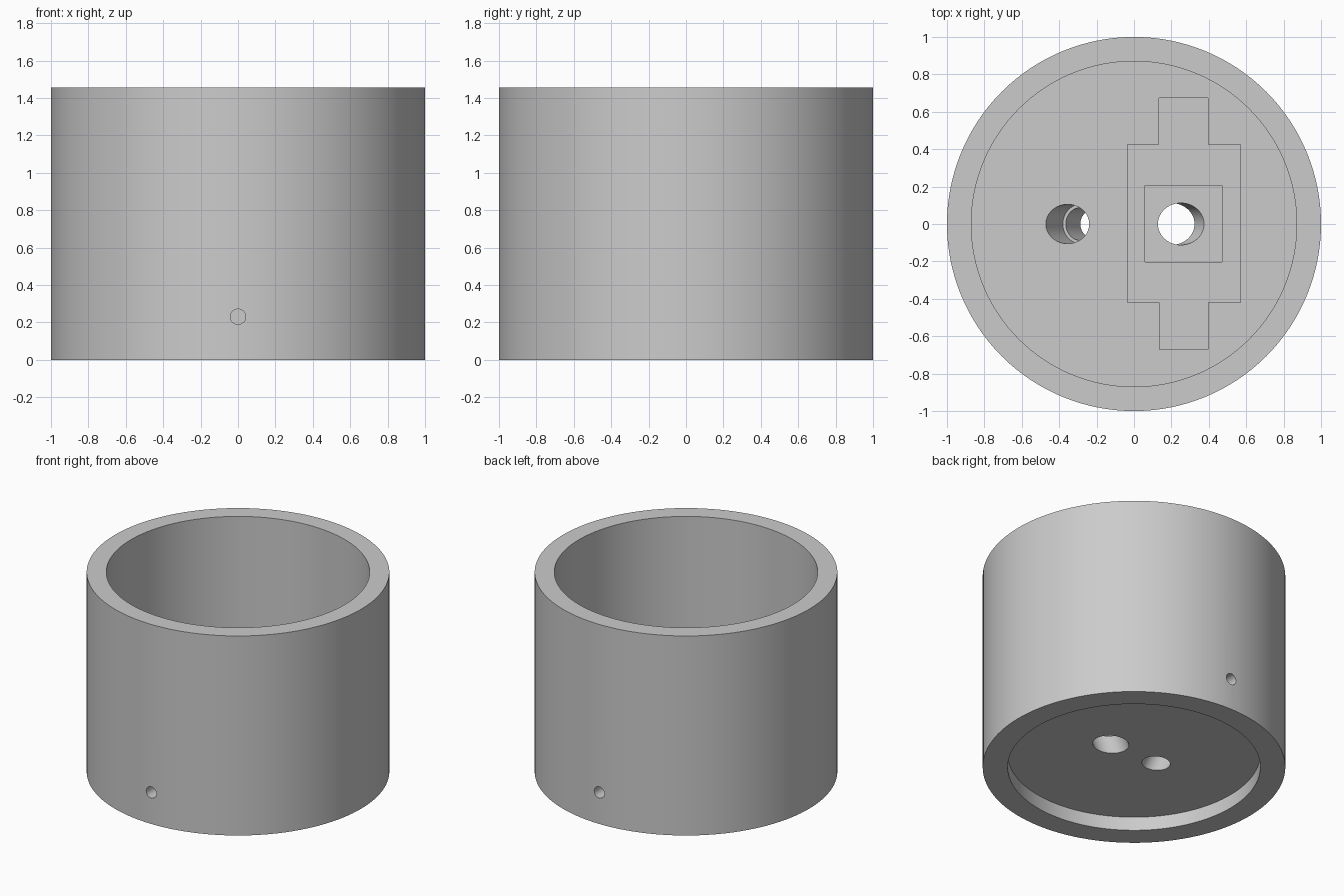
import bpy
from math import radians, sin, cos
from mathutils import Vector

cube = bpy.data.objects.get("Cube")
if cube:
    bpy.data.objects.remove(cube, do_unlink=True)

HEIGHT, FLOOR, RECESS = 1.455, 0.455, 0.10
TILT = radians(25)

gray = bpy.data.materials.new("plain gray")
gray.use_nodes = True
colour = (0.6, 0.6, 0.6, 1)
gray.diffuse_color = colour
gray.node_tree.nodes["Principled BSDF"].inputs["Base Color"].default_value = colour


def rod(name, start, end, radius, sides=64):
    """Cylinder running between two points."""
    a, b = Vector(start), Vector(end)
    bpy.ops.mesh.primitive_cylinder_add(
        vertices=sides, radius=radius, depth=(b - a).length, location=(a + b) / 2,
        rotation=(b - a).to_track_quat('Z', 'Y').to_euler())
    ob = bpy.context.object
    ob.name = name
    return ob


def box(name, x, y, z):
    """Box from its ranges along each axis."""
    ranges = (x, y, z)
    bpy.ops.mesh.primitive_cube_add(size=1, location=[(a + b) / 2 for a, b in ranges])
    ob = bpy.context.object
    ob.name = name
    ob.scale = [b - a for a, b in ranges]
    return ob


def cut(target, cutter):
    """Subtract the cutter from the target and discard it."""
    cutter.hide_render = True
    mod = target.modifiers.new("cut", 'BOOLEAN')
    mod.operation = 'DIFFERENCE'
    mod.solver = 'EXACT'
    mod.object = cutter
    bpy.context.view_layer.update()
    bpy.context.view_layer.objects.active = target
    bpy.ops.object.modifier_apply(modifier=mod.name)
    bpy.data.objects.remove(cutter, do_unlink=True)


def tilted(name, x, side, t0, t1, radius):
    """Rod leaning outward, crossing the recess ceiling at x."""
    base = Vector((x, 0, RECESS))
    lean = Vector((side * sin(TILT), 0, cos(TILT)))
    return rod(name, base + lean * t0, base + lean * t1, radius)


# Round housing with an open top and a shallow recess underneath
housing = rod("housing", (0, 0, 0), (0, 0, HEIGHT), 1, 128)
housing.data.materials.append(gray)
cut(housing, rod("chamber", (0, 0, FLOOR), (0, 0, HEIGHT + 0.2), 0.87, 128))
cut(housing, rod("bottom_recess", (0, 0, -0.2), (0, 0, RECESS), 0.835, 128))

# Stepped pocket in the floor: wide body, narrow stem, deeper square
cut(housing, box("pocket_body", (-0.035, 0.57), (-0.42, 0.425), (0.33, 0.7)))
cut(housing, box("pocket_stem", (0.135, 0.395), (-0.67, 0.675), (0.33, 0.7)))
cut(housing, box("pocket_square", (0.06, 0.47), (-0.203, 0.207), (0.21, 0.7)))

# Leaning openings through the floor, one of them counterbored
cut(housing, tilted("wide_opening", 0.20, 1, -0.1, 0.3, 0.112))
cut(housing, tilted("narrow_opening", -0.19, -1, -0.1, 0.3, 0.088))
cut(housing, tilted("counterbore", -0.19, -1, 0.225, 0.6, 0.105))

# Blind screw holes at the front and back
for side in (-1, 1):
    cut(housing, rod("screw_hole", (0, side * 0.83, 0.23), (0, side * 1.1, 0.23), 0.041, 32))

bpy.ops.object.select_all(action='DESELECT')
housing.select_set(True)
bpy.context.view_layer.objects.active = housing
bpy.ops.object.transform_apply(location=True, rotation=True, scale=True)
bpy.ops.object.shade_smooth_by_angle(angle=radians(30))
